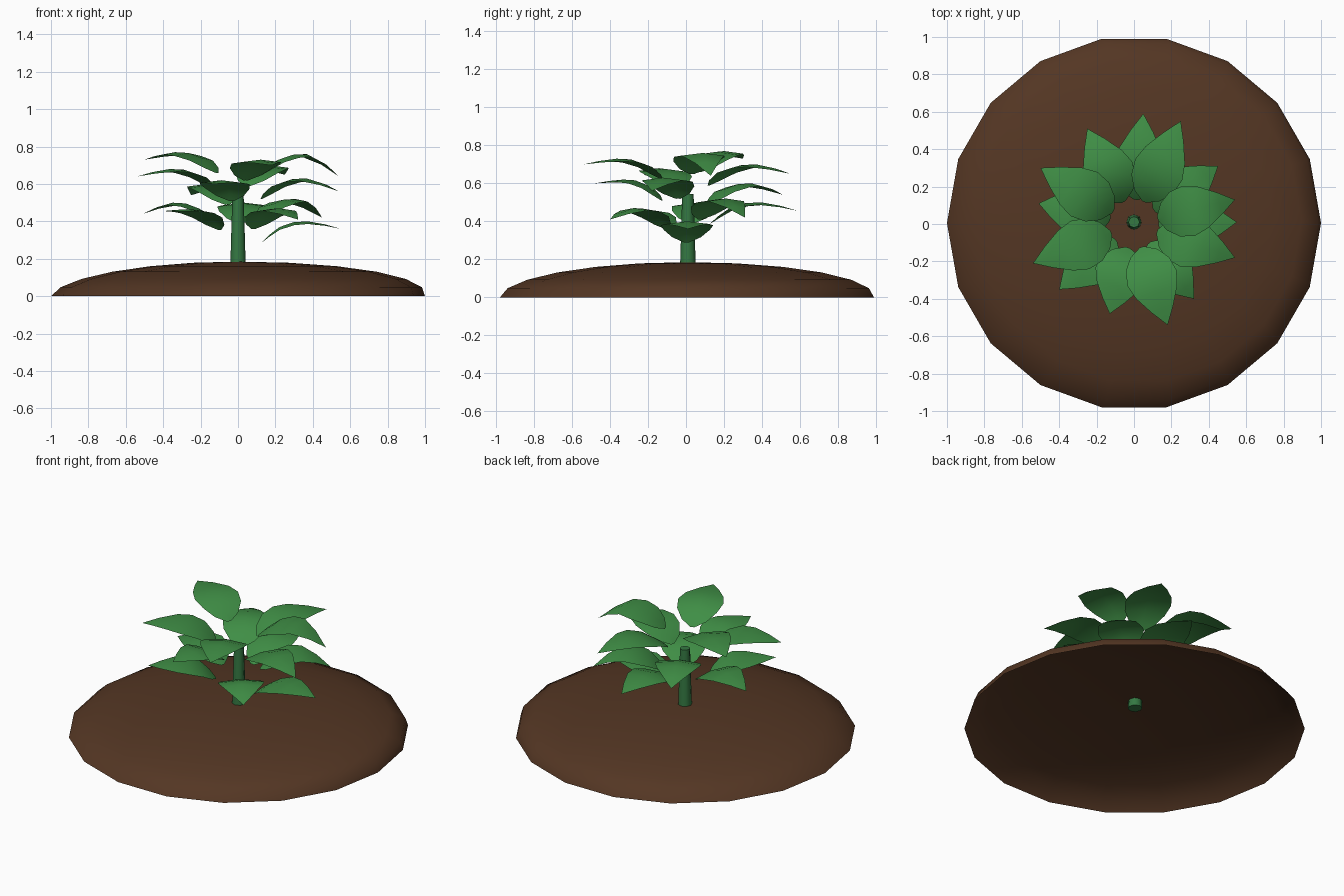
import bpy
import bmesh
from math import radians, sin, cos
from mathutils import Vector

cube = bpy.data.objects.get("Cube")
if cube:
    bpy.data.objects.remove(cube, do_unlink=True)


def make_material(name, color):
    mat = bpy.data.materials.new(name)
    mat.use_nodes = True
    mat.diffuse_color = (*color, 1)
    shader = mat.node_tree.nodes["Principled BSDF"]
    shader.inputs["Base Color"].default_value = (*color, 1)
    shader.inputs["Roughness"].default_value = 0.9
    return mat


def finish(name, bm, mat):
    """Turn a bmesh into a smooth shaded object."""
    mesh = bpy.data.meshes.new(name)
    bm.to_mesh(mesh)
    bm.free()
    mesh.materials.append(mat)
    obj = bpy.data.objects.new(name, mesh)
    bpy.context.collection.objects.link(obj)
    bpy.ops.object.select_all(action='DESELECT')
    obj.select_set(True)
    bpy.context.view_layer.objects.active = obj
    bpy.ops.object.shade_smooth_by_angle(angle=radians(50))
    return obj


def bridge(bm, lower, upper):
    """Join two closed rings with quads."""
    count = len(lower)
    for i in range(count):
        j = (i + 1) % count
        bm.faces.new((lower[i], lower[j], upper[j], upper[i]))


def ring(bm, center, radius, sides):
    step = radians(360 / sides)
    return [bm.verts.new(center + radius * Vector((cos(i * step), sin(i * step), 0)))
            for i in range(sides)]


soil = make_material("soil brown", (0.088, 0.037, 0.017))
leaf_green = make_material("leaf green", (0.05, 0.27, 0.06))
stem_green = make_material("stem green", (0.035, 0.19, 0.055))

# Soil mound: open, flattened half dome leaning slightly to one side
bm = bmesh.new()
rings = []
for latitude in range(0, 90, 15):
    a = radians(latitude)
    lean = 0.035 * sin(2 * a)
    center = Vector((lean, 0.005 + lean * 0.4, 0.185 * sin(a)))
    rings.append(ring(bm, center, cos(a), 18))
for lower, upper in zip(rings, rings[1:]):
    bridge(bm, lower, upper)
peak = bm.verts.new((0, 0.005, 0.185))
top = rings[-1]
for i, vert in enumerate(top):
    bm.faces.new((vert, top[(i + 1) % len(top)], peak))
finish("soil_mound", bm, soil)

# Stem: tapered, capped, its foot just below the mound's skin
bm = bmesh.new()
foot = ring(bm, Vector((0, 0.01, 0.135)), 0.042, 8)
head = ring(bm, Vector((0, 0.01, 0.545)), 0.03, 8)
bridge(bm, foot, head)
bm.faces.new(head)
bm.faces.new(foot[::-1])
finish("stem", bm, stem_green)

# Leaf stations: distance along, half width, height below the crest
STATIONS = [(0, 0.012, 0.11), (0.08, 0.075, 0.075), (0.22, 0.122, 0.03),
            (0.4, 0.138, 0.004), (0.58, 0.115, 0), (0.8, 0.06, None), (1, 0, None)]


def make_leaf(name, tip_x, tip_y, tip_z, crest):
    """Arched leaf with a rounded base, running outwards to a pointed tip."""
    out = Vector((tip_x, tip_y, 0))
    length = out.length
    out.normalize()
    side = Vector((-out.y, out.x, 0))
    start = 0.13
    bm = bmesh.new()
    rows = []
    for t, half, drop in STATIONS:
        if drop is None:
            s = (t - 0.58) / 0.42
            drop = (crest - tip_z) * s ** 1.4
        middle = out * (start + t * (length - start))
        middle.z = crest - drop
        if half == 0:
            rows.append([bm.verts.new(middle)] * 3)
            continue
        edge_drop = Vector((0, 0, -half * 0.12))
        rows.append([bm.verts.new(middle - side * half + edge_drop),
                     bm.verts.new(middle),
                     bm.verts.new(middle + side * half + edge_drop)])
    for near, far in zip(rows, rows[1:]):
        for k in range(2):
            corners = [near[k], far[k], far[k + 1], near[k + 1]]
            bm.faces.new(list(dict.fromkeys(corners)))
    finish(name, bm, leaf_green)


# Leaves spiral up the stem: tip x, tip y, tip z, crest z
LEAVES = [
    (.55, .01, .36, .4), (-.4, -.35, .455, .465), (.05, .59, .455, .5),
    (.32, -.4, .41, .47), (-.51, .11, .44, .5), (.45, .31, .42, .52),
    (-.13, -.48, .6, .62), (-.25, .51, .54, .6), (.54, -.18, .56, .63),
    (-.54, -.21, .64, .68), (.25, .55, .65, .7), (.18, -.54, .7, .73),
    (-.5, .3, .73, .77), (.54, .13, .64, .76),
]
for number, leaf in enumerate(LEAVES, 1):
    make_leaf(f"leaf_{number}", *leaf)
